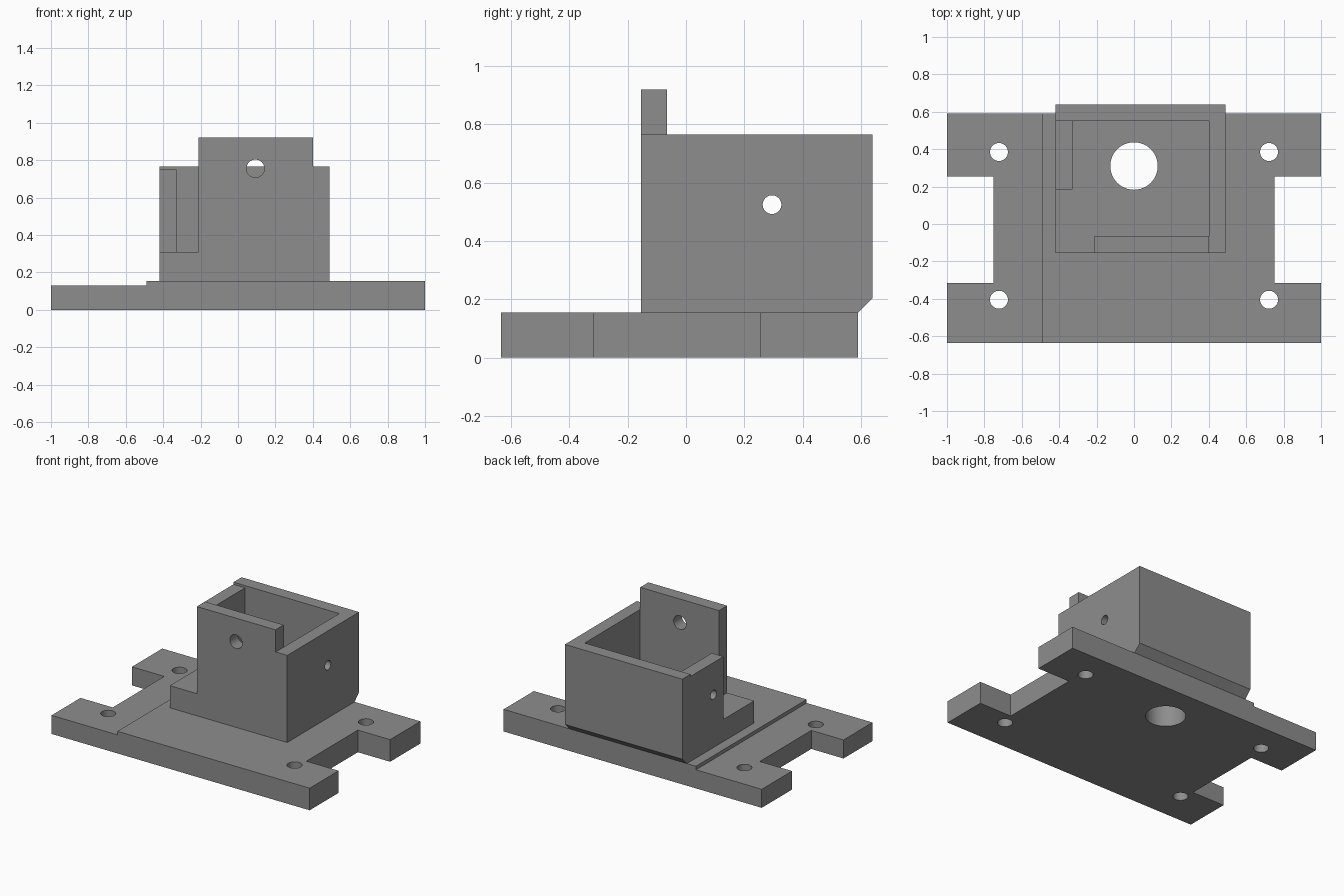
import bpy, bmesh, math
from mathutils import Matrix, Vector

if "Cube" in bpy.data.objects:
    bpy.data.objects.remove(bpy.data.objects["Cube"])


def prism(name, points, lo, hi, axis="z"):
    """Extrude a flat outline along x (points are y,z) or z (points are x,y)."""
    place = {"z": lambda a, b, t: (a, b, t), "x": lambda a, b, t: (t, a, b)}[axis]
    bm = bmesh.new()
    face = bm.faces.new([bm.verts.new(place(a, b, lo)) for a, b in points])
    ext = bmesh.ops.extrude_face_region(bm, geom=[face])
    verts = [v for v in ext["geom"] if isinstance(v, bmesh.types.BMVert)]
    bmesh.ops.translate(bm, verts=verts, vec=Vector(place(0, 0, hi - lo)))
    bmesh.ops.recalc_face_normals(bm, faces=bm.faces)
    return finish(name, bm)


def cylinder(name, centre, radius, length, axis="z"):
    turn = {"z": Matrix(), "x": Matrix.Rotation(math.pi / 2, 4, "Y"),
            "y": Matrix.Rotation(math.pi / 2, 4, "X")}[axis]
    bm = bmesh.new()
    bmesh.ops.create_cone(bm, cap_ends=True, segments=48, radius1=radius, radius2=radius,
                          depth=length, matrix=Matrix.Translation(centre) @ turn)
    return finish(name, bm)


def finish(name, bm):
    mesh = bpy.data.meshes.new(name)
    bm.to_mesh(mesh)
    bm.free()
    obj = bpy.data.objects.new(name, mesh)
    bpy.context.collection.objects.link(obj)
    return obj


def rect(x0, y0, x1, y1):
    return [(x0, y0), (x1, y0), (x1, y1), (x0, y1)]


def combine(target, tool, operation="DIFFERENCE"):
    mod = target.modifiers.new("combine", "BOOLEAN")
    mod.operation, mod.solver, mod.object = operation, "EXACT", tool
    bpy.context.view_layer.objects.active = target
    bpy.ops.object.modifier_apply(modifier=mod.name)
    bpy.data.objects.remove(tool)


# Base plate with a notch in each end and a lower strip on the left
bracket = prism("mounting_bracket", [
    (-1, -.635), (1, -.635), (1, -.315), (.75, -.315), (.75, .255), (1, .255),
    (1, .59), (-1, .59), (-1, .255), (-.75, .255), (-.75, -.315), (-1, -.315)], 0, .155)
combine(bracket, prism("strip_cutter", rect(-1.2, -.8, -.49, .8), .13, .4))

# Housing block, with the overhanging rear edge chamfered
housing = prism("housing", [(-.155, .08), (.515, .08), (.64, .205), (.64, .92), (-.155, .92)],
                -.42, .49, "x")

# Rim: everything except the raised front tab is lowered
combine(housing, prism("rim_cutter", [
    (.40, -.3), (.40, -.065), (-.21, -.065), (-.21, -.3),
    (-.6, -.3), (-.6, .8), (.7, .8), (.7, -.3)], .765, 1.1))
combine(housing, prism("left_rim_cutter", rect(-.6, -.3, -.33, .55), .75, 1.1))

# Cavity, open at the front left corner
combine(housing, prism("cavity_cutter", [
    (-.21, -.3), (-.21, -.065), (.40, -.065), (.40, .55),
    (-.33, .55), (-.33, .185), (-.6, .185), (-.6, -.3)], .31, 1.1))

combine(bracket, housing, "UNION")

# Screw holes, floor bore, tab hole and cross hole
for x in (-.722, .722):
    for y in (-.405, .385):
        combine(bracket, cylinder("screw_hole", (x, y, .1), .048, .6))
combine(bracket, cylinder("floor_bore", (0, .31, .15), .127, .6))
combine(bracket, cylinder("tab_hole", (.093, -.11, .755), .048, .3, "y"))
combine(bracket, cylinder("cross_hole", (0, .295, .525), .032, 1.6, "x"))

# Grey finish, crisp edges and smooth bores
grey = bpy.data.materials.new("grey")
grey.diffuse_color = (.27, .27, .27, 1)
grey.use_nodes = True
grey.node_tree.nodes["Principled BSDF"].inputs["Base Color"].default_value = grey.diffuse_color
bracket.data.materials.clear()
bracket.data.materials.append(grey)
for face in bracket.data.polygons:
    face.material_index = 0
bpy.ops.object.select_all(action="DESELECT")
bracket.select_set(True)
bpy.context.view_layer.objects.active = bracket
bpy.ops.object.shade_smooth_by_angle(angle=math.radians(30))
